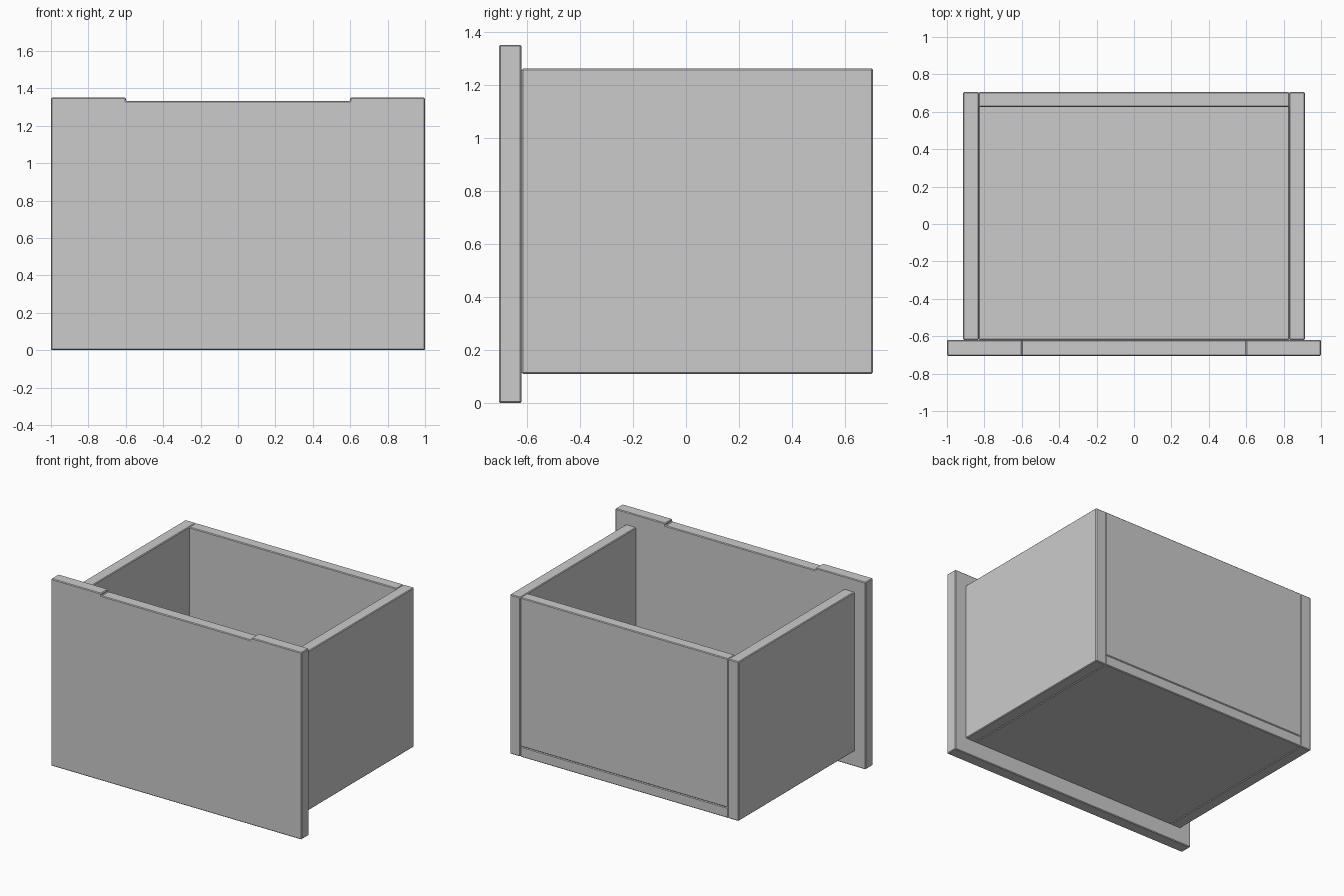
import bpy, bmesh

if "Cube" in bpy.data.objects:
    bpy.data.objects.remove(bpy.data.objects["Cube"])

BEVEL = 0.005


def prism(name, profile, y0, y1):
    """Extrude an x-z outline from y0 to y1 and soften its edges."""
    bm = bmesh.new()
    face = bm.faces.new([bm.verts.new((x, y0, z)) for x, z in profile])
    ext = bmesh.ops.extrude_face_region(bm, geom=[face])
    for v in ext["geom"]:
        if isinstance(v, bmesh.types.BMVert):
            v.co.y = y1
    bmesh.ops.recalc_face_normals(bm, faces=bm.faces[:])
    mesh = bpy.data.meshes.new(name)
    bm.to_mesh(mesh)
    bm.free()
    ob = bpy.data.objects.new(name, mesh)
    bpy.context.collection.objects.link(ob)
    mod = ob.modifiers.new("edge_bevel", "BEVEL")
    mod.width = BEVEL
    mod.segments = 1
    return ob


def board(name, x0, x1, y0, y1, z0, z1):
    return prism(name, [(x0, z0), (x1, z0), (x1, z1), (x0, z1)], y0, y1)


# front panel with the shallow finger recess along its top edge
prism("drawer_front",
      [(-1, 0), (1, 0), (1, 1.35), (0.6, 1.35), (0.6, 1.333),
       (-0.6, 1.333), (-0.6, 1.35), (-1, 1.35)], -0.705, -0.62)

# side boards
for side, s in (("left", -1), ("right", 1)):
    x0, x1 = sorted((s * 0.83, s * 0.913))
    board("drawer_side_" + side, x0, x1, -0.62, 0.705, 0.11, 1.26)

# floor runs under the back board
board("drawer_bottom", -0.83, 0.83, -0.62, 0.705, 0.11, 0.185)
board("drawer_back", -0.83, 0.83, 0.625, 0.705, 0.185, 1.26)
